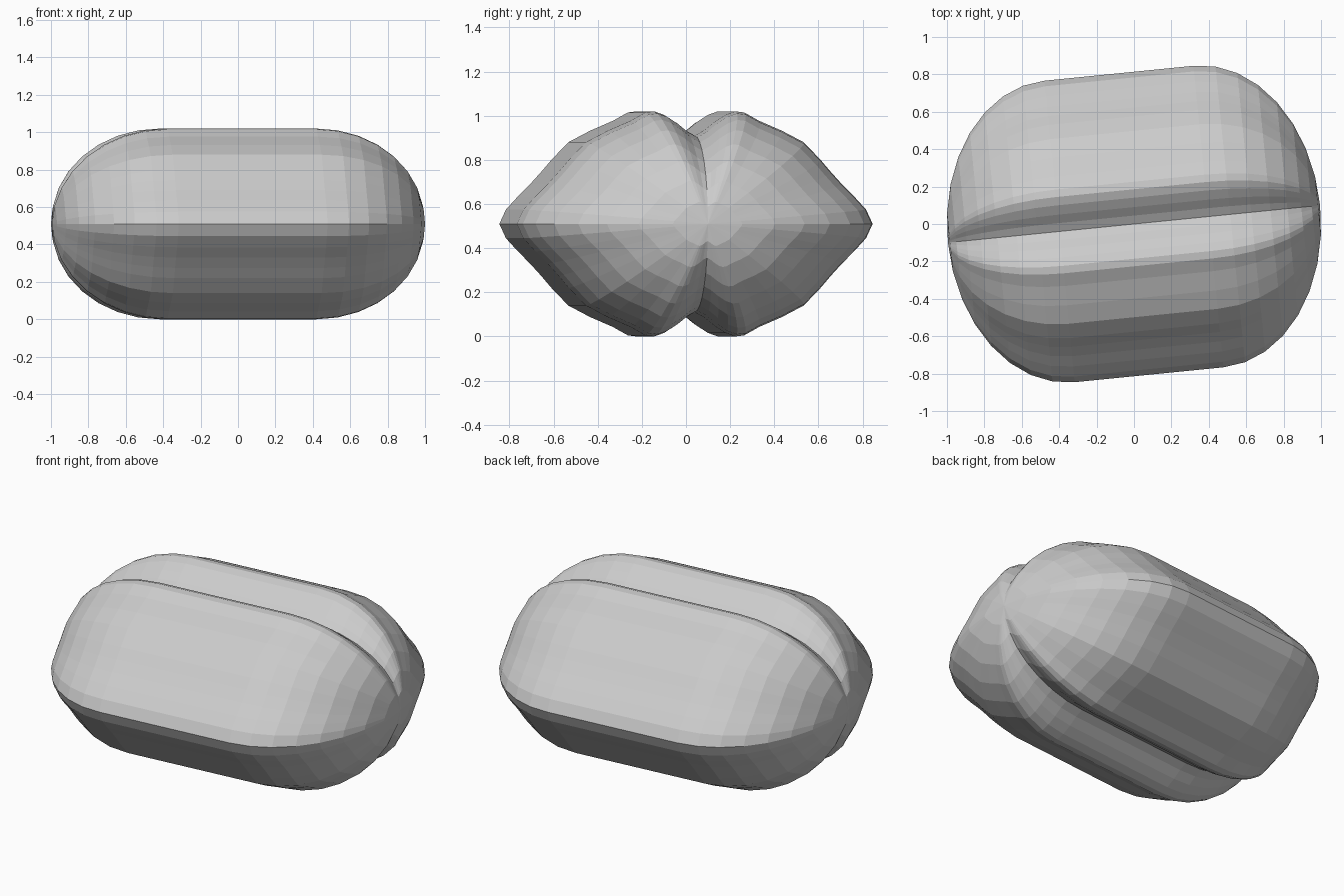
import bpy, bmesh, math

if "Cube" in bpy.data.objects:
    bpy.data.objects.remove(bpy.data.objects["Cube"])

# Quarter cross-section (y, height from the axis), from side tip to top groove
QUARTER = [(0.81, 0), (0.78, 0.065), (0.725, 0.125), (0.67, 0.18), (0.62, 0.235),
           (0.573, 0.29), (0.496, 0.37), (0.397, 0.422), (0.293, 0.467),
           (0.225, 0.505), (0.185, 0.51), (0.14, 0.494), (0.09, 0.462),
           (0.045, 0.425), (0, 0.40)]
upper = QUARTER + [(-y, z) for y, z in QUARTER[-2::-1]]
section = upper + [(y, -z) for y, z in upper[-2:0:-1]]

STRAIGHT, CAP, STEPS, MID = 0.4, 0.6, 8, 0.51

# Ring stations (x, scale): rounded cap, straight body, rounded cap
angles = [i * math.pi / 2 / STEPS for i in range(STEPS)]
right = [(STRAIGHT + CAP * math.sin(a), math.cos(a)) for a in angles]
stations = [(-x, s) for x, s in reversed(right)] + right

# Grooved bean body
bm = bmesh.new()
rings = [[bm.verts.new((x, y * s, z * s)) for y, z in section] for x, s in stations]
n = len(section)
for a, b in zip(rings, rings[1:]):
    for i in range(n):
        j = (i + 1) % n
        bm.faces.new((a[i], b[i], b[j], a[j]))
for ring, x in ((rings[0], -1), (rings[-1], 1)):
    tip = bm.verts.new((x * (STRAIGHT + CAP), 0, 0))
    for i in range(n):
        bm.faces.new((ring[i], ring[(i + 1) % n], tip))
bmesh.ops.recalc_face_normals(bm, faces=bm.faces)
mesh = bpy.data.meshes.new("grooved_body")
bm.to_mesh(mesh)
bm.free()

body = bpy.data.objects.new("grooved_body", mesh)
bpy.context.collection.objects.link(body)
body.location.z = MID
body.rotation_euler.z = math.atan(0.1)
